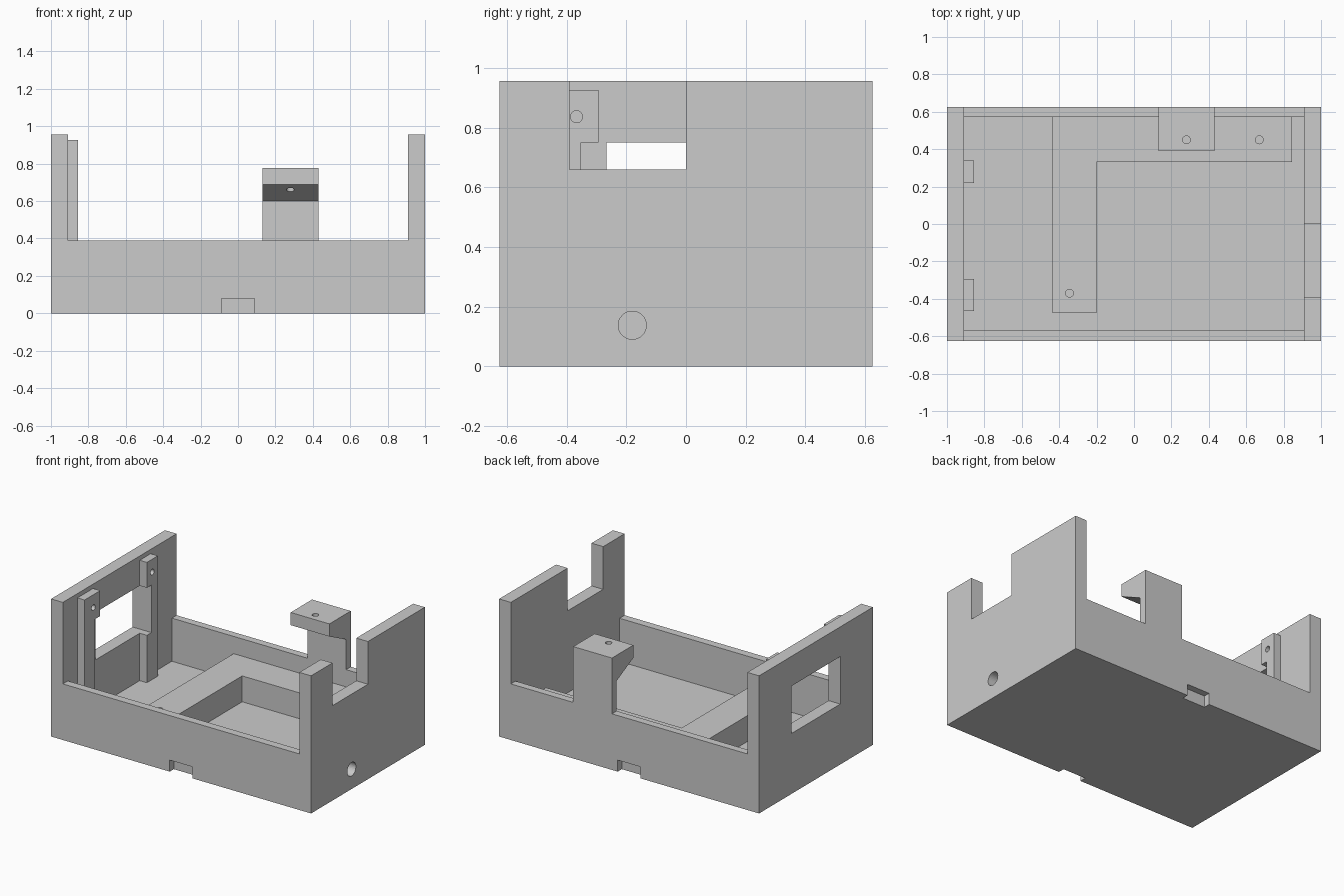
import bpy, bmesh
from mathutils import Vector

cube = bpy.data.objects.get("Cube")
if cube:
    bpy.data.objects.remove(cube, do_unlink=True)

grey = bpy.data.materials.new("light_grey_plastic")
grey.use_nodes = True
grey.diffuse_color = (0.6, 0.6, 0.6, 1)
grey.node_tree.nodes["Principled BSDF"].inputs["Base Color"].default_value = (0.6, 0.6, 0.6, 1)


def prism(name, outline, axis, lo, hi):
    """Extrude a 2D outline along an axis; x takes (y, z), z takes (x, y)."""
    bm = bmesh.new()
    place = {"x": lambda p: (lo, p[0], p[1]), "z": lambda p: (p[0], p[1], lo)}[axis]
    step = Vector((hi - lo, 0, 0)) if axis == "x" else Vector((0, 0, hi - lo))
    face = bm.faces.new([bm.verts.new(place(p)) for p in outline])
    grown = bmesh.ops.extrude_face_region(bm, geom=[face])
    moved = [v for v in grown["geom"] if isinstance(v, bmesh.types.BMVert)]
    bmesh.ops.translate(bm, verts=moved, vec=step)
    bmesh.ops.recalc_face_normals(bm, faces=bm.faces)
    mesh = bpy.data.meshes.new(name)
    bm.to_mesh(mesh)
    bm.free()
    mesh.materials.append(grey)
    obj = bpy.data.objects.new(name, mesh)
    bpy.context.scene.collection.objects.link(obj)
    return obj


def box(name, x, y, z):
    outline = [(x[0], y[0]), (x[1], y[0]), (x[1], y[1]), (x[0], y[1])]
    return prism(name, outline, "z", *z)


def rod(axis, centre, radius, depth):
    """Round cutter whose middle is at centre."""
    bpy.ops.mesh.primitive_cylinder_add(
        vertices=32, radius=radius, depth=depth, location=centre,
        rotation=(0, 1.570796, 0) if axis == "x" else (0, 0, 0))
    obj = bpy.context.object
    obj.data.materials.append(grey)
    return obj


def cut(target, cutter):
    cutter.hide_render = True
    mod = target.modifiers.new("cut", "BOOLEAN")
    mod.operation, mod.solver, mod.object = "DIFFERENCE", "EXACT", cutter
    with bpy.context.temp_override(object=target, active_object=target):
        bpy.ops.object.modifier_apply(modifier=mod.name)
    bpy.data.objects.remove(cutter, do_unlink=True)


HALF_Y, TOP, INNER, FLOOR, RIM = 0.625, 0.957, 0.91, 0.09, 0.39

# Open tray with low front and back walls and tall side walls
shell = box("tray_shell", (-1, 1), (-HALF_Y, HALF_Y), (0, TOP))
cut(shell, box("cavity", (-INNER, INNER), (-0.57, 0.573), (FLOOR, 2)))
cut(shell, box("rim_drop", (-INNER, INNER), (-1, 1), (RIM, 2)))
# Slot in one side wall, window in the other, cable hole
cut(shell, box("slot", (0.8, 1.2), (-0.39, 0), (0.66, 2)))
cut(shell, box("window", (-1.2, -0.8), (-0.267, 0.27), (0.42, 0.75)))
cut(shell, rod("x", (1, -0.18, 0.138), 0.047, 0.3))
# Latch recesses under the front and back edges
for side in (-1, 1):
    y = sorted((side * (HALF_Y - 0.045), side * 1))
    cut(shell, box("latch_recess", (-0.088, 0.088), y, (-0.1, 0.08)))

# Raised L-shaped support on the floor
support = prism("floor_support", [(-0.435, -0.475), (-0.2, -0.475), (-0.2, 0.332),
                                  (0.845, 0.332), (0.845, 0.58), (-0.435, 0.58)],
                "z", FLOOR - 0.02, 0.27)
for x, y in ((0.67, 0.45), (-0.345, -0.37)):
    cut(support, rod("z", (x, y, 0.27), 0.021, 0.3))

# Mounting posts beside the window
front_post = prism("front_window_post", [(-0.465, 0.08), (-0.352, 0.08), (-0.352, 0.75),
                                         (-0.293, 0.75), (-0.293, 0.927), (-0.465, 0.927)],
                   "x", -0.915, -0.855)
back_post = prism("back_window_post", [(0.34, 0.08), (0.22, 0.08), (0.22, 0.42), (0.27, 0.42),
                                       (0.27, 0.75), (0.22, 0.75), (0.22, 0.927), (0.34, 0.927)],
                  "x", -0.915, -0.855)
for post, y in ((front_post, -0.367), (back_post, 0.28)):
    cut(post, rod("x", (-0.86, y, 0.837), 0.02, 0.1))

# Hooked bracket rising from the back wall
bracket = prism("back_bracket", [(HALF_Y, RIM - 0.01), (HALF_Y, 0.778), (0.39, 0.778),
                                 (0.39, 0.69), (0.573, 0.6), (0.573, RIM - 0.01)],
                "x", 0.132, 0.43)
cut(bracket, rod("z", (0.28, 0.45, 0.7), 0.021, 0.4))
